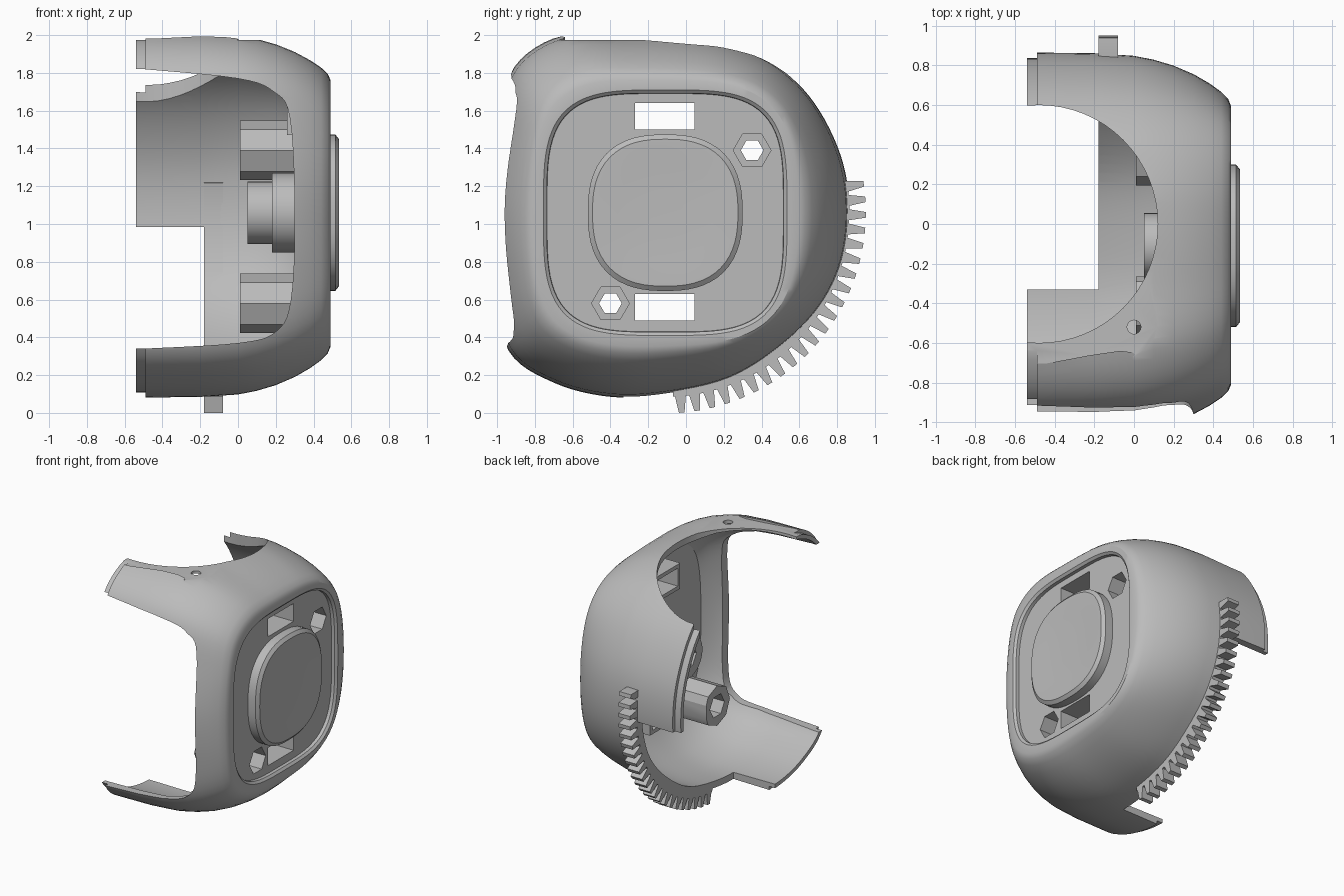
import bpy, bmesh, math
from mathutils import Vector

if "Cube" in bpy.data.objects:
    bpy.data.objects.remove(bpy.data.objects["Cube"], do_unlink=True)

CY, CZ = -0.11, 1.06          # hub axis, running along x

grey = bpy.data.materials.new("plain grey")
grey.use_nodes = True
grey.diffuse_color = (0.5, 0.5, 0.5, 1)
grey.node_tree.nodes["Principled BSDF"].inputs["Base Color"].default_value = (0.5, 0.5, 0.5, 1)


def finish(name, bm):
    bmesh.ops.recalc_face_normals(bm, faces=bm.faces)
    mesh = bpy.data.meshes.new(name)
    bm.to_mesh(mesh)
    bm.free()
    mesh.materials.append(grey)
    obj = bpy.data.objects.new(name, mesh)
    bpy.context.collection.objects.link(obj)
    return obj


def loft(name, rings):
    """Skin a list of equal-length rings and cap both ends."""
    bm = bmesh.new()
    rows = [[bm.verts.new(p) for p in ring] for ring in rings]
    n = len(rows[0])
    for a, b in zip(rows, rows[1:]):
        for i in range(n):
            j = (i + 1) % n
            bm.faces.new((a[i], a[j], b[j], b[i]))
    bm.faces.new(rows[0])
    bm.faces.new(rows[-1])
    return finish(name, bm)


def prism(name, pts, axis, lo, hi):
    """Extrude a 2D outline along an axis."""
    place = {"x": lambda p, d: (d, p[0], p[1]),
             "y": lambda p, d: (p[0], d, p[1]),
             "z": lambda p, d: (p[0], p[1], d)}[axis]
    return loft(name, [[place(p, d) for p in pts] for d in (lo, hi)])


def polygon(u, v, r, n):
    return [(u + r * math.cos(math.tau * i / n),
             v + r * math.sin(math.tau * i / n)) for i in range(n)]


def rect(u0, u1, v0, v1):
    return [(u0, v0), (u1, v0), (u1, v1), (u0, v1)]


def spline(pts, steps, closed=True):
    """Catmull-Rom curve through 2D points."""
    vs, out = [Vector(p) for p in pts], []
    n = len(vs)
    pick = (lambda i: vs[i % n]) if closed else (lambda i: vs[max(0, min(n - 1, i))])
    for i in range(n if closed else n - 1):
        a, b, c, d = (pick(i + k) for k in (-1, 0, 1, 2))
        for s in range(steps):
            t = s / steps
            out.append(0.5 * (2 * b + (c - a) * t + (2 * a - 5 * b + 4 * c - d) * t * t
                              + (3 * b - a - 3 * c + d) * t ** 3))
    return out if closed else out + [vs[-1]]


def cut(obj, cutters):
    for c in cutters:
        m = obj.modifiers.new("cut", "BOOLEAN")
        m.operation, m.solver, m.object = "DIFFERENCE", "EXACT", c
        bpy.context.view_layer.objects.active = obj
        bpy.ops.object.modifier_apply(modifier=m.name)


def squircle(angle, a, b, power):
    c, s = abs(math.cos(angle)) / a, abs(math.sin(angle)) / b
    return (c ** power + s ** power) ** (-1 / power)


# Shell: body outline blended into the rounded panel outline, outside then inside
body = spline([(-1.06, 1.1), (-1.0, 1.5), (-0.91, 1.83), (-0.65, 2.0), (-0.3, 2.003), (0, 1.99),
               (0.24, 1.95), (0.48, 1.84), (0.68, 1.64), (0.82, 1.36), (0.865, 1.08),
               (0.83, 0.8), (0.71, 0.56), (0.5, 0.35), (0.23, 0.18), (-0.1, 0.1),
               (-0.4, 0.085), (-0.7, 0.16), (-0.94, 0.33), (-1.03, 0.7)], 6)


def ring(x, blend, inset):
    out = []
    for p in body:
        dy, dz = p[0] - CY, p[1] - CZ
        ang = math.atan2(dz, dy)
        r = (1 - blend) * math.hypot(dy, dz) + blend * squircle(ang, 0.645, 0.65, 3.6) - inset
        out.append((x, CY + r * math.cos(ang), CZ + r * math.sin(ang)))
    return out


outside = [(-0.54, 0, 0.028), (-0.49, 0, 0.028), (-0.49, 0, 0), (-0.2, 0.01, 0), (0, 0.05, 0),
           (0.1, 0.11, 0), (0.2, 0.2, 0), (0.3, 0.33, 0), (0.38, 0.47, 0), (0.44, 0.6, 0),
           (0.475, 0.71, 0), (0.49, 0.82, 0), (0.49, 1, 0), (0.475, 1, 0.018), (0.45, 1, 0.02)]
inside = [(-0.54, 0, 0.06), (-0.2, 0.02, 0.05), (0, 0.1, 0.03), (0.2, 0.3, 0.02),
          (0.35, 0.6, 0.03), (0.41, 0.85, 0.03), (0.41, 1, 0.04)]
shell = loft("shell", [ring(*s) for s in inside[::-1] + outside])

# Openings in the shell
edge = spline([(-0.5, 1.82), (0, 1.77), (0.19, 1.7), (0.275, 1.56), (0.3, 1.06),
               (0.28, 0.6), (0.2, 0.43), (0, 0.37), (-0.5, 0.34)], 5, closed=False)
front_gap = prism("front_gap", [(-0.8, 1.82)] + edge + [(-0.8, 0.34)], "y", -1.4, -0.6)
top_gap = prism("top_gap", polygon(-0.48, 0, 0.6, 64), "z", 1.4, 2.4)
low_gap = prism("low_gap", rect(-0.9, -0.18, -0.33, 1.3), "z", -0.3, 0.985)
rim_step = prism("rim_step", spline([(-0.8, -0.64), (-0.07, -0.64), (0, -0.67), (0.11, -0.6),
                                     (0.17, -0.4), (0.17, 0.1), (0, 0.4), (-0.8, 0.4)], 4),
                 "z", 1.975, 2.3)
screw_hole = prism("screw_hole", polygon(0, -0.52, 0.035, 16), "z", 1.8, 2.2)

# Panel holes: two windows and two hexagon sockets with bores
windows = [(1.5, 1.64), (0.49, 0.63)]
sockets = [(0.35, 1.39), (-0.4, 0.58)]
window_cutters = [prism("window_cutter", rect(-0.27, 0.045, lo, hi), "x", 0.1, 0.7)
                  for lo, hi in windows]
window_reach = prism("window_reach", rect(-0.27, 0.045, *windows[1]), "x", -0.2, 0.7)
socket_cutters = []
for y, z in sockets:
    for r, lo, hi in ((0.1, 0.3, 0.7), (0.06, -0.2, 0.7), (0.09, -0.2, 0.12)):
        socket_cutters.append(prism("socket_cutter", polygon(y, z, r, 6), "x", lo, hi))

cut(shell, [front_gap, top_gap, low_gap, rim_step, screw_hole] + window_cutters + socket_cutters)
parts = [shell]

# Octagonal standoffs and window frames behind the panel
for i, (y, z) in enumerate(sockets):
    post = prism("standoff_%d" % (i + 1), polygon(y, z, 0.157, 8), "x", 0.01, 0.42)
    cut(post, socket_cutters[3 * i:3 * i + 3] + [window_reach])
    parts.append(post)
for i, (lo, hi) in enumerate(windows):
    frame = prism("window_frame_%d" % (i + 1), rect(-0.3, 0.075, lo - 0.03, hi + 0.03),
                  "x", 0.26, 0.42)
    cut(frame, [window_cutters[i]] + socket_cutters)
    parts.append(frame)

# Central hub: wide base and bored tube
hub_bore = prism("hub_bore", polygon(CY, CZ, 0.09, 6), "x", -0.1, 0.36)
for name, r, x in (("hub_base", 0.21, 0.18), ("hub_tube", 0.165, 0.05)):
    part = prism(name, polygon(CY, CZ, r, 32), "x", x, 0.42)
    cut(part, [hub_bore])
    parts.append(part)

# Raised button with a chamfered rim and shallow dish
rings = []
for x, size in ((0.43, 0.41), (0.515, 0.41), (0.535, 0.385), (0.535, 0.36), (0.528, 0.25), (0.525, 0.1)):
    rings.append([])
    for k in range(64):
        a = math.tau * k / 64
        r = squircle(a, size, size * 1.01, 2.5)
        rings[-1].append((x, CY + r * math.cos(a), CZ + r * math.sin(a)))
parts.append(loft("button", rings))

# Gear segment around the lower back edge
start, end, teeth = math.radians(-87.5), math.radians(10.5), 22
pitch = (end - start) / teeth
outer = []
for k in range(teeth):
    for f, r in ((0.0, 0.975), (0.12, 0.975), (0.32, 1.062), (0.68, 1.062), (0.88, 0.975)):
        outer.append((start + (k + f) * pitch, r))
arc = outer + [(a, 0.915) for a, r in reversed(outer)]
parts.append(prism("gear_segment", [(CY + r * math.cos(a), CZ + r * math.sin(a)) for a, r in arc],
                   "x", -0.18, -0.08))

# Remove the cutters, then smooth curved faces while keeping crisp edges
for c in ([front_gap, top_gap, low_gap, rim_step, screw_hole, hub_bore, window_reach]
          + window_cutters + socket_cutters):
    bpy.data.objects.remove(c, do_unlink=True)
bpy.ops.object.select_all(action="DESELECT")
for p in parts:
    p.select_set(True)
bpy.context.view_layer.objects.active = shell
bpy.ops.object.shade_smooth_by_angle(angle=math.radians(30))
